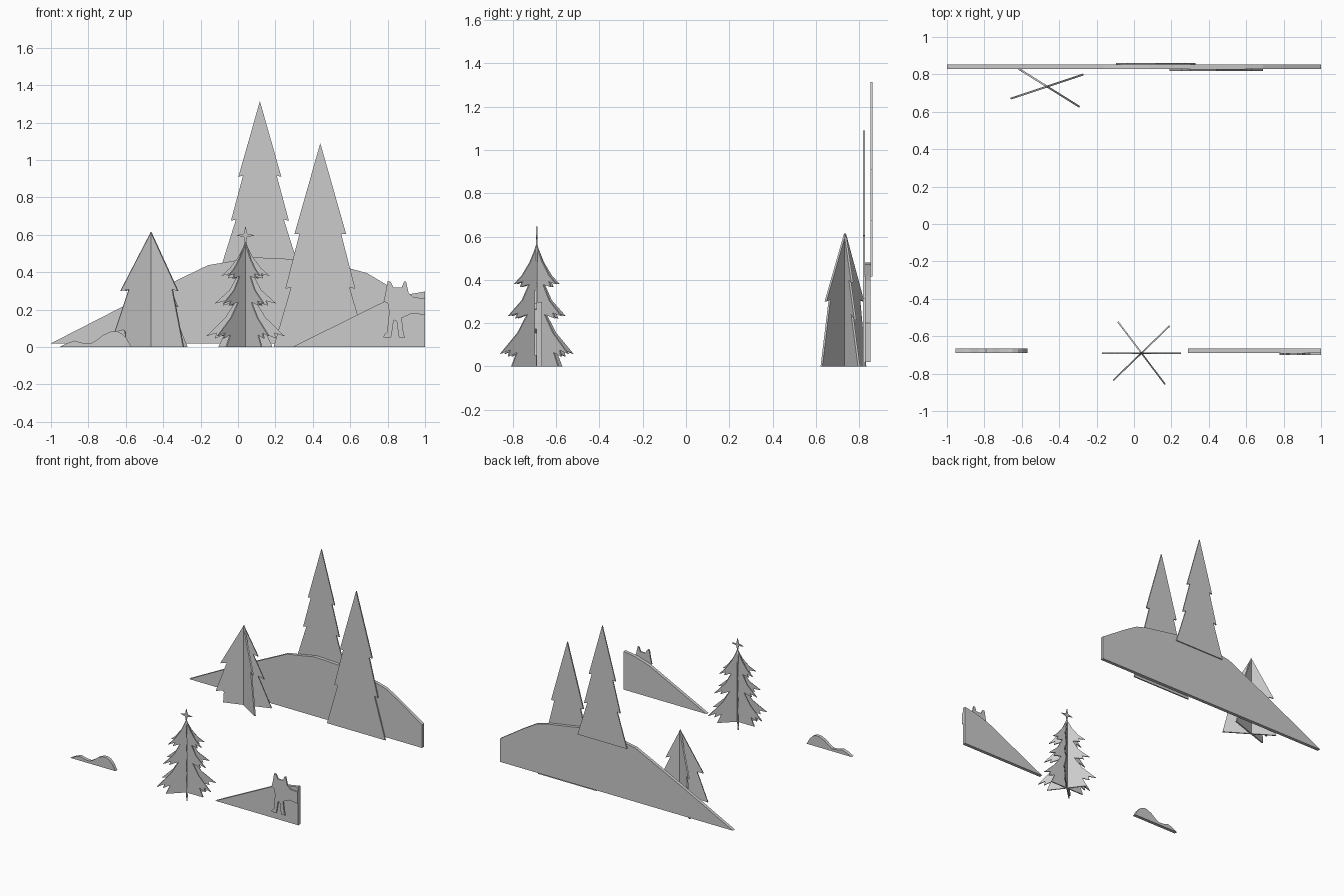
import bpy
from math import radians, cos, sin


def board(name, pts, y0, y1, loc=(0, 0, 0), angle=0):
    """Upright cut-out: (x, z) outline extruded from y0 to y1, turned about z."""
    n = len(pts)
    verts = [(x, y, z) for y in (y0, y1) for x, z in pts]
    faces = [list(range(n)), list(range(2 * n - 1, n - 1, -1))]
    faces += [[i, i + n, (i + 1) % n + n, (i + 1) % n] for i in range(n)]
    me = bpy.data.meshes.new(name)
    me.from_pydata(verts, [], faces)
    import bmesh
    bm = bmesh.new()
    bm.from_mesh(me)
    bmesh.ops.recalc_face_normals(bm, faces=bm.faces)
    bm.to_mesh(me)
    bm.free()
    ob = bpy.data.objects.new(name, me)
    ob.location = loc
    ob.rotation_euler = (0, 0, radians(angle))
    bpy.context.collection.objects.link(ob)
    return ob


def outline(tip, right, left=None):
    """Tree outline from a tip height and half profiles listed top to bottom."""
    left = right if left is None else left
    return [(0, tip)] + right + [(-r, z) for r, z in reversed(left)]


# Back hill
board("back_hill", [(-1, .02), (1, .02), (1, .20), (.8, .33), (.69, .395), (.6, .42),
                    (.3, .47), (.08, .48), (-.04, .458), (-.16, .438), (-.58, .235)],
      .828, .853)

# Tall flat trees behind and in front of the hill
board("tall_tree", outline(1.315, [(.115, .91), (.09, .917), (.155, .675), (.128, .682),
                                   (.212, .415)]), .853, .861, (.117, 0, 0))
board("second_tree", outline(1.09, [(.138, .605), (.112, .603), (.187, .312), (.157, .318),
                                    (.25, 0)]), .818, .828, (.44, 0, 0))

# Crossed two-board tree
sideA = [(.107, .388), (.07, .40), (.152, .215), (.105, .24), (.205, 0)]
sideB = [(.172, .30), (.125, .308), (.205, .08), (.16, .088), (.19, 0)]
board("crossed_tree_a", outline(.615, sideA, [(.172, .30), (.125, .308), (.205, .08),
                                               (.155, .092), (.145, .08), (.15, 0)]),
      -.005, .005, (-.465, .735, 0), 18.4)
board("crossed_tree_b", outline(.615, [(.17, .30), (.135, .308), (.205, 0)],
                                [(.16, .30), (.125, .308), (.178, 0)]),
      -.005, .005, (-.465, .735, 0), -32)

# Front tree of three crossed boards with drooping branches
half = [(.012, .535), (.04, .48), (.085, .42), (.13, .38), (.083, .392), (.095, .367),
        (.045, .378), (.085, .305), (.165, .232), (.11, .247), (.122, .222), (.055, .24),
        (.11, .155), (.21, .058), (.155, .075), (.165, .045), (.115, .065), (.145, 0)]
for i, a in enumerate((0, -53, 44)):
    board(f"front_tree_board_{i + 1}", outline(.565, half), -.004, .004, (.04, -.69, 0), a)

# Four-pointed star
star = []
for k in range(8):
    r = .05 if k % 2 == 0 else .013
    star.append((r * cos(k * radians(45)), .597 + r * sin(k * radians(45))))
board("tree_star", star, -.003, .003, (.04, -.69, 0))

# Front hill and snow mound
board("front_hill", [(.29, 0), (1, 0), (1, .297), (.9, .28), (.785, .245)], -.69, -.665)
board("snow_mound", [(-.955, 0), (-.57, 0), (-.595, .045), (-.62, .072), (-.65, .085),
                     (-.68, .083), (-.72, .065), (-.755, .038), (-.79, .018), (-.83, .022),
                     (-.875, .034), (-.91, .022)], -.69, -.665)

# Cat standing on the front hill
board("cat", [(.80, .352), (.815, .35), (.832, .318), (.875, .318), (.888, .35), (.898, .352),
              (.912, .29), (.94, .265), (1, .262), (1, .172), (.93, .18), (.875, .155),
              (.885, .075), (.893, .05), (.86, .052), (.848, .14), (.833, .145), (.825, .09),
              (.818, .05), (.778, .05), (.78, .065), (.797, .08), (.808, .19), (.80, .235),
              (.778, .245), (.788, .285)], -.7, -.69)
